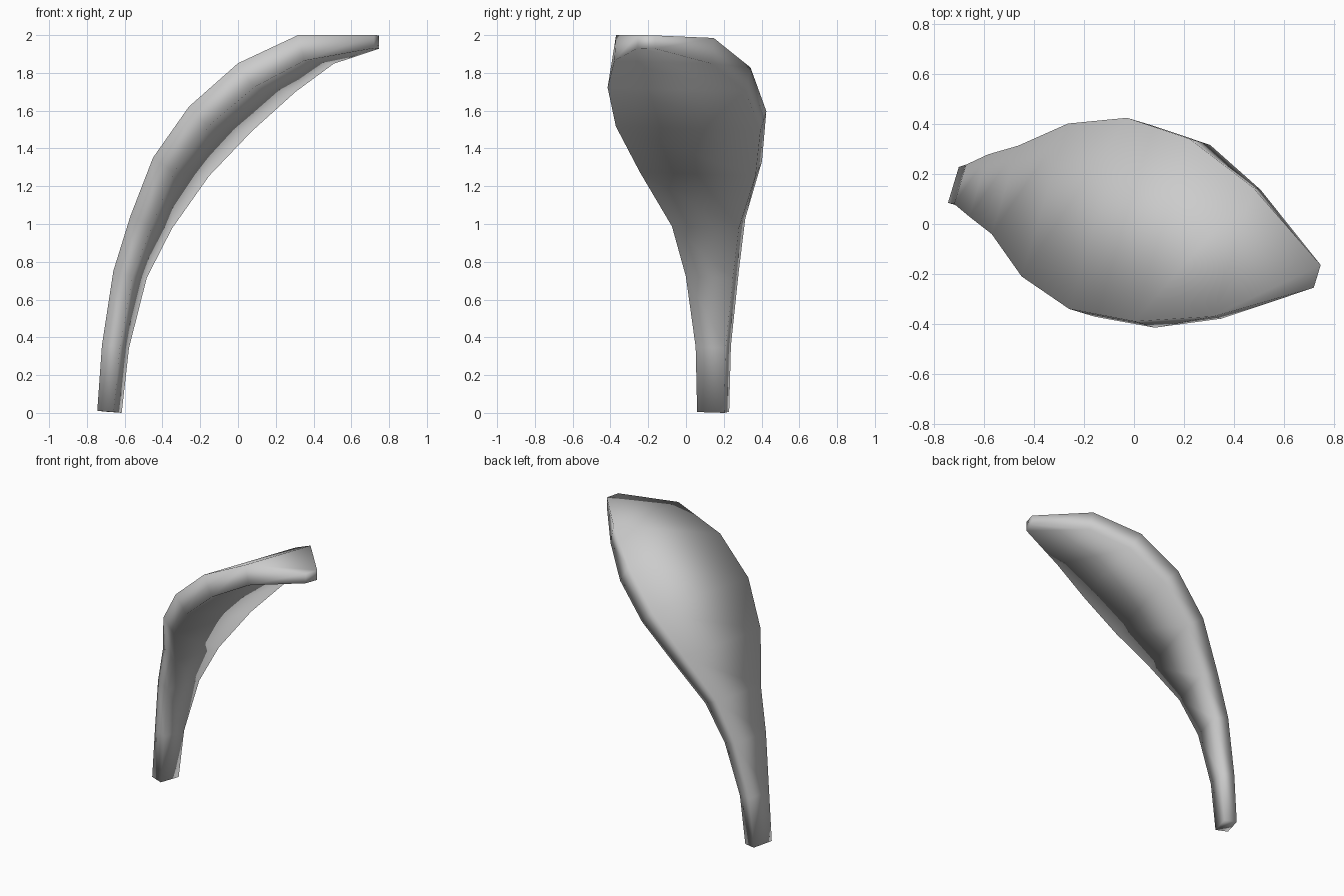
import bpy
import bmesh
from mathutils import Vector

cube = bpy.data.objects.get("Cube")
if cube:
    bpy.data.objects.remove(cube, do_unlink=True)

grey = bpy.data.materials.new("plain_grey")
grey.use_nodes = True
colour = (0.6, 0.6, 0.6, 1)
grey.diffuse_color = colour
grey.node_tree.nodes["Principled BSDF"].inputs["Base Color"].default_value = colour

# Directions of the blade: across its width, and the way it leans
across = Vector((0.29, 0.957, -0.03)).normalized()
lean = Vector((0.957, -0.29, 0))
up = Vector((0, 0, 1))

# Stations from stem to tip: front outer edge point, width, thickness
stations = [
    ((-0.745, 0.085, 0.01), 0.15, 0.09),
    ((-0.72, 0.08, 0.36), 0.165, 0.1),
    ((-0.66, 0.03, 0.75), 0.26, 0.11),
    ((-0.57, -0.04, 1.04), 0.37, 0.13),
    ((-0.45, -0.21, 1.35), 0.64, 0.14),
    ((-0.26, -0.34, 1.62), 0.8, 0.15),
    ((0, -0.39, 1.85), 0.765, 0.155),
    ((0.32, -0.37, 2), 0.54, 0.14),
    ((0.72, -0.255, 2), 0.095, 0.07),
]
edge = [Vector(s[0]) for s in stations]


def inward(i):
    """Unit direction from the outer face to the inner face at a station."""
    step = edge[min(i + 1, len(edge) - 1)] - edge[max(i - 1, 0)]
    return (lean * step.z - up * step.dot(lean)).normalized()


# Four-cornered sections joined into one curved blade
bm = bmesh.new()
rings = []
for i, (_, width, thick) in enumerate(stations):
    side, depth = across * width, inward(i) * thick
    corners = (edge[i], edge[i] + side, edge[i] + side + depth, edge[i] + depth)
    rings.append([bm.verts.new(c) for c in corners])
for low, high in zip(rings, rings[1:]):
    for k in range(4):
        n = (k + 1) % 4
        bm.faces.new((low[k], low[n], high[n], high[k]))
bm.faces.new(rings[0])
bm.faces.new(rings[-1])
bmesh.ops.recalc_face_normals(bm, faces=bm.faces)

# Rest the stem on the ground
lowest = min(v.co.z for v in bm.verts)
for v in bm.verts:
    v.co.z -= lowest
for f in bm.faces:
    f.smooth = True

mesh = bpy.data.meshes.new("curved_blade")
bm.to_mesh(mesh)
bm.free()
mesh.materials.append(grey)
blade = bpy.data.objects.new("curved_blade", mesh)
bpy.context.collection.objects.link(blade)
